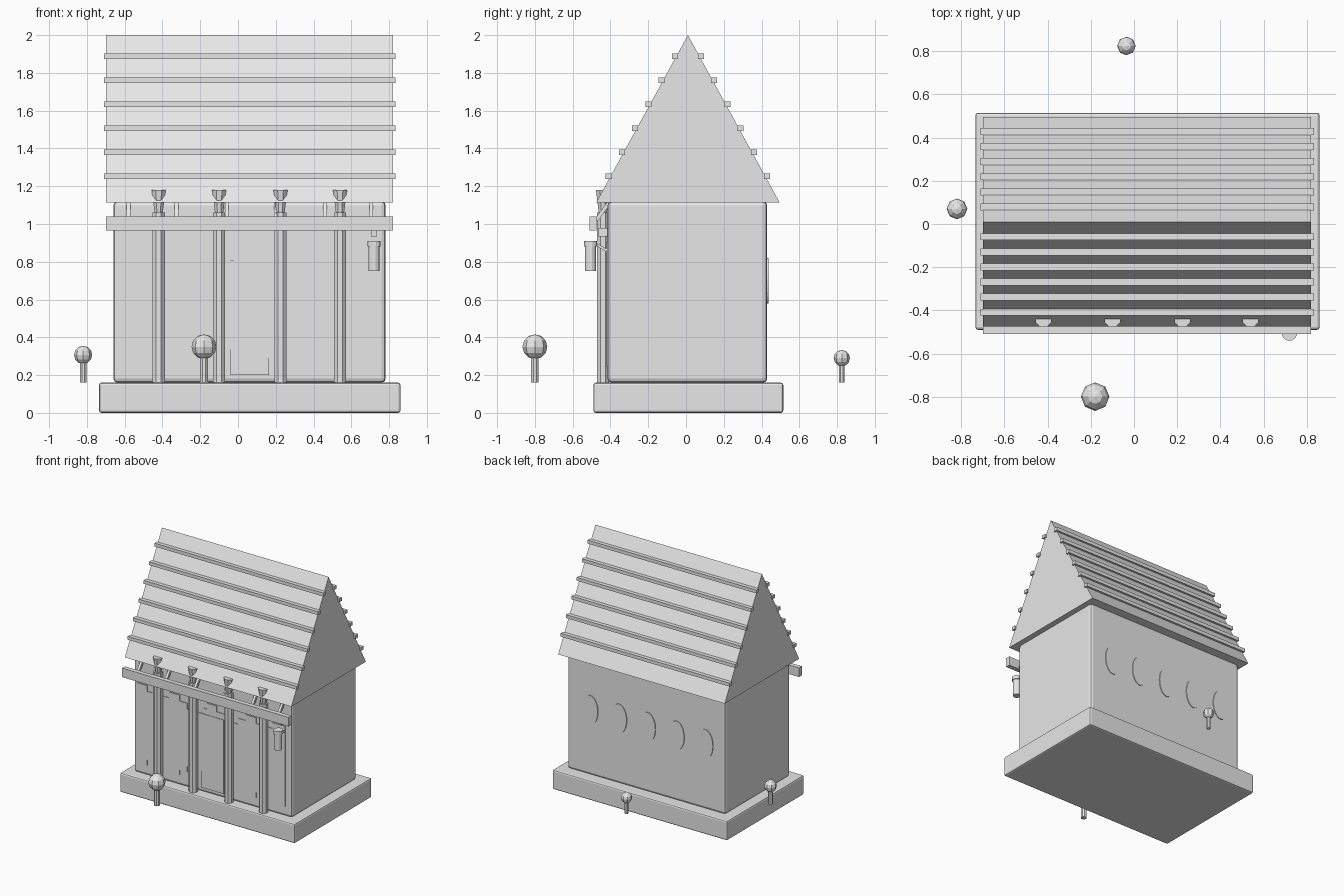
import bpy, bmesh, math
from mathutils import Matrix, Vector

if "Cube" in bpy.data.objects:
    bpy.data.objects.remove(bpy.data.objects["Cube"])

grey = bpy.data.materials.new("plain grey")
grey.diffuse_color = (0.8, 0.8, 0.8, 1)
grey.use_nodes = True
grey.node_tree.nodes["Principled BSDF"].inputs["Base Color"].default_value = grey.diffuse_color


def finish(bm, name):
    bmesh.ops.recalc_face_normals(bm, faces=bm.faces)
    me = bpy.data.meshes.new(name)
    bm.to_mesh(me)
    bm.free()
    me.materials.append(grey)
    ob = bpy.data.objects.new(name, me)
    bpy.context.collection.objects.link(ob)
    return ob


def box(name, x, y, z, bevel=0):
    """Box given by its (min, max) on each axis."""
    bm = bmesh.new()
    size = [b - a for a, b in (x, y, z)]
    mid = [(a + b) / 2 for a, b in (x, y, z)]
    bmesh.ops.create_cube(bm, size=1, matrix=Matrix.Translation(mid) @ Matrix.Diagonal((*size, 1)))
    if bevel:
        bmesh.ops.bevel(bm, geom=bm.edges[:], offset=bevel, segments=2, profile=0.5, affect='EDGES')
    return finish(bm, name)


def frustum(name, x, y, z, r1, r2, sides=8):
    """Upright prism or cone section with a flat side to the front."""
    bm = bmesh.new()
    m = Matrix.Translation((x, y, sum(z) / 2)) @ Matrix.Rotation(math.pi / sides, 4, 'Z')
    bmesh.ops.create_cone(bm, cap_ends=True, segments=sides, radius1=r1, radius2=r2,
                          depth=z[1] - z[0], matrix=m)
    return finish(bm, name)


def rod(name, a, b, r):
    """Square bar between two points."""
    a, b = Vector(a), Vector(b)
    bm = bmesh.new()
    m = Matrix.Translation((a + b) / 2) @ (b - a).to_track_quat('Z', 'X').to_matrix().to_4x4()
    bmesh.ops.create_cube(bm, size=1, matrix=m @ Matrix.Diagonal((r, r, (b - a).length, 1)))
    return finish(bm, name)


def extrude(name, points, step):
    """Flat outline pushed along a vector."""
    bm = bmesh.new()
    face = bm.faces.new([bm.verts.new(p) for p in points])
    ext = bmesh.ops.extrude_face_region(bm, geom=[face])
    bmesh.ops.translate(bm, vec=step, verts=[g for g in ext["geom"] if isinstance(g, bmesh.types.BMVert)])
    if not face.is_valid or len(bm.faces) < len(points) + 2:
        bm.faces.new(bm.verts[:len(points)])
    return finish(bm, name)


# Plinth and walls
box("plinth", (-0.735, 0.86), (-0.49, 0.515), (0, 0.16), 0.012)
box("walls", (-0.66, 0.782), (-0.415, 0.43), (0.16, 1.12), 0.022)

# Solid gable roof with battens on both slopes
extrude("roof", [(-0.70, -0.475, 1.115), (-0.70, 0.495, 1.115), (-0.70, 0.01, 2.0)], (1.52, 0, 0))
for side, label in ((-1, "front"), (1, "back")):
    for i in range(6):
        y, z = 0.01 + side * (0.069 + 0.07 * i), 1.888 - 0.127 * i
        box(f"{label}_roof_batten_{i + 1}", (-0.71, 0.833), (y - 0.016, y + 0.016), (z - 0.014, z + 0.014))

# Octagonal columns with flared capitals
for i, x in enumerate((-0.42, -0.10, 0.225, 0.54)):
    frustum(f"column_{i + 1}", x, -0.44, (0.16, 1.06), 0.035, 0.035)
    frustum(f"capital_{i + 1}", x, -0.44, (1.05, 1.18), 0.022, 0.04)

# Front beam and its slanted struts
box("front_beam", (-0.70, 0.82), (-0.51, -0.473), (0.965, 1.04))
for i, x in enumerate((-0.58, -0.325, -0.06, 0.20, 0.46, 0.705)):
    rod(f"beam_strut_{i + 1}", (x, -0.475, 1.02), (x, -0.41, 1.11), 0.02)

# Stepped wall panel: each step starts at x with an inset level
steps = ((-0.63, 0), (-0.535, 1), (-0.335, 0), (-0.24, 1), (-0.17, 2), (-0.02, 1), (0.01, 0),
         (0.10, 1), (0.17, 2), (0.295, 1), (0.365, 0), (0.46, 1), (0.61, 0), (0.725, 0))
top, bottom = [], []
for (x0, level), (x1, _) in zip(steps, steps[1:]):
    for x in (x0, x1):
        top.append((x, -0.41, 0.905 - 0.048 * level))
        bottom.append((x, -0.41, 0.245 + 0.045 * level))
extrude("stepped_panel", top + bottom[::-1], (0, -0.01, 0))
box("door", (-0.04, 0.165), (-0.424, -0.41), (0.20, 0.81))

# Shallow oval plates on the back wall
for i in range(5):
    bm = bmesh.new()
    m = Matrix.Translation((-0.48 + 0.2625 * i, 0.431, 0.70)) @ Matrix.Rotation(math.pi / 2, 4, 'X')
    bmesh.ops.create_cone(bm, cap_ends=True, segments=24, radius1=1, radius2=1, depth=0.01,
                          matrix=m @ Matrix.Diagonal((0.07, 0.12, 1, 1)))
    finish(bm, f"back_oval_{i + 1}")

# Hanging lantern with cap and bracket
frustum("lantern_body", 0.72, -0.505, (0.75, 0.885), 0.03, 0.03, 12)
frustum("lantern_cap", 0.72, -0.505, (0.88, 0.91), 0.036, 0.036, 12)
rod("lantern_arm", (0.72, -0.49, 0.90), (0.72, -0.42, 0.86), 0.014)
box("lantern_bracket", (0.705, 0.735), (-0.463, -0.41), (0.935, 0.98))

# Small round trees around the house
for label, x, y, r, z, trunk in (("front", -0.18, -0.80, 0.066, 0.35, 0.022),
                                 ("left", -0.82, 0.07, 0.048, 0.307, 0.018),
                                 ("back", -0.035, 0.825, 0.043, 0.29, 0.016)):
    frustum(f"{label}_tree_trunk", x, y, (0.16, z), trunk, trunk)
    bm = bmesh.new()
    bmesh.ops.create_uvsphere(bm, u_segments=8, v_segments=6, radius=r, matrix=Matrix.Translation((x, y, z)))
    finish(bm, f"{label}_tree_crown")
